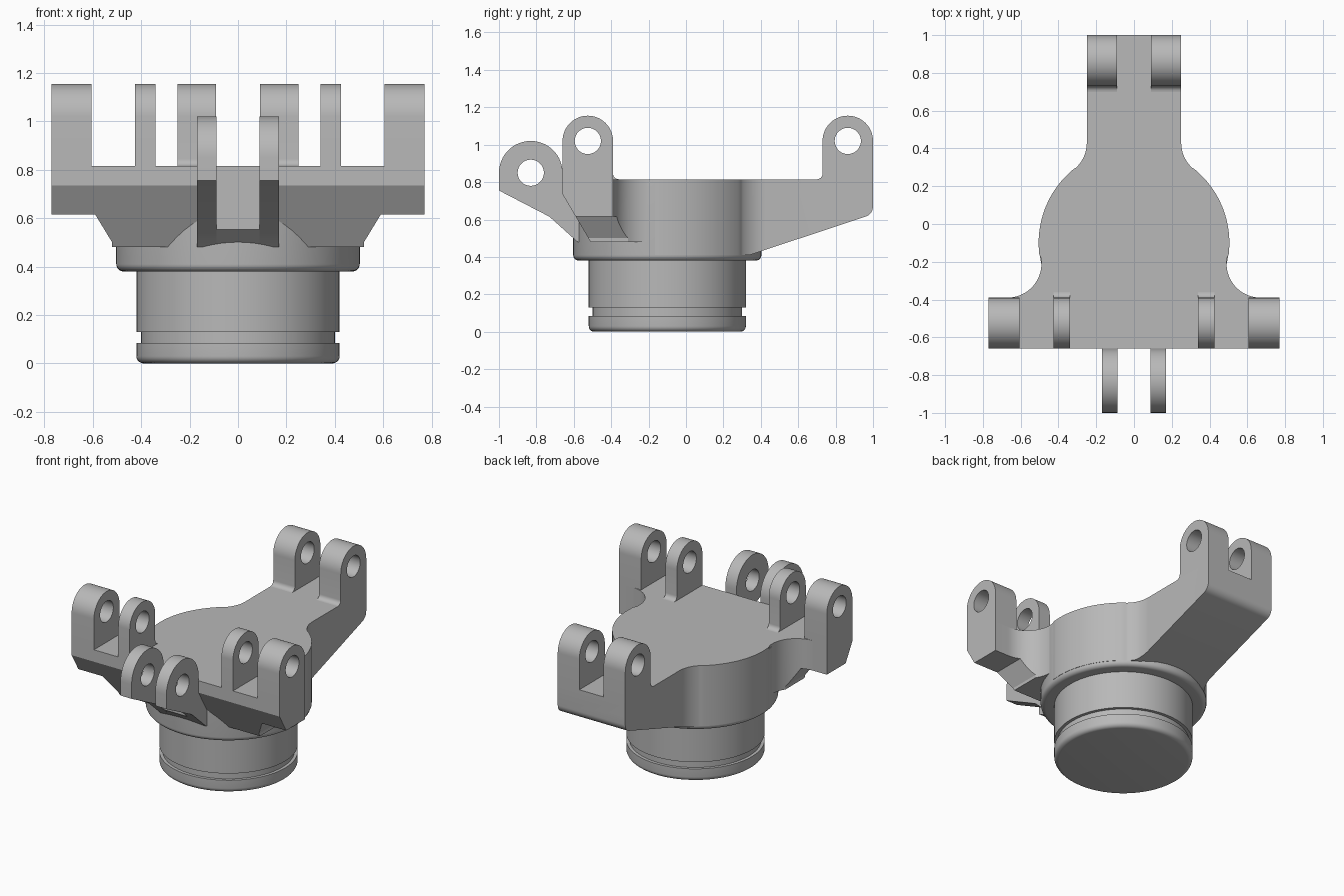
import bpy, bmesh
from math import sin, cos, radians, atan2, degrees
from mathutils import Vector

if "Cube" in bpy.data.objects:
    bpy.data.objects.remove(bpy.data.objects["Cube"], do_unlink=True)

grey = bpy.data.materials.new("plain_grey")
grey.use_nodes = True
grey.diffuse_color = (0.48, 0.48, 0.48, 1)
grey.node_tree.nodes["Principled BSDF"].inputs["Base Color"].default_value = (0.48, 0.48, 0.48, 1)

TOP, HUB_Y, HUB_R, FILLET = 0.815, -0.1, 0.505, 0.18
PLACE = {"x": lambda a, b, t: (t, a, b),
         "y": lambda a, b, t: (a, t, b),
         "z": lambda a, b, t: (a, b, t)}


def arc(cx, cy, r, start, end, n=16):
    angles = [radians(start + (end - start) * i / n) for i in range(n + 1)]
    return [(cx + r * cos(a), cy + r * sin(a)) for a in angles]


def mirrored(half):
    return half + [(-a, b) for a, b in reversed(half)]


def add_object(name, bm):
    bmesh.ops.remove_doubles(bm, verts=bm.verts, dist=0.0001)
    bmesh.ops.recalc_face_normals(bm, faces=bm.faces)
    mesh = bpy.data.meshes.new(name)
    bm.to_mesh(mesh)
    bm.free()
    mesh.materials.append(grey)
    obj = bpy.data.objects.new(name, mesh)
    bpy.context.collection.objects.link(obj)
    return obj


def prism(name, profile, axis, low, high):
    bm = bmesh.new()
    place = PLACE[axis]
    face = bm.faces.new([bm.verts.new(place(a, b, low)) for a, b in profile])
    new = bmesh.ops.extrude_face_region(bm, geom=[face])["geom"]
    shift = Vector(place(0, 0, high - low))
    bmesh.ops.translate(bm, vec=shift, verts=[v for v in new if isinstance(v, bmesh.types.BMVert)])
    return add_object(name, bm)


def select_only(obj):
    bpy.ops.object.select_all(action="DESELECT")
    obj.select_set(True)
    bpy.context.view_layer.objects.active = obj


def combine(obj, cutter, operation):
    mod = obj.modifiers.new("cut", "BOOLEAN")
    mod.operation, mod.solver, mod.object = operation, "EXACT", cutter
    select_only(obj)
    bpy.ops.object.modifier_apply(modifier=mod.name)
    bpy.data.objects.remove(cutter, do_unlink=True)


def smooth(obj):
    select_only(obj)
    bpy.ops.object.shade_smooth_by_angle(angle=radians(30))


def lug(name, profile, x_low, x_high, hole_y, hole_z):
    obj = prism(name, profile, "x", x_low, x_high)
    bore = prism("bore", arc(hole_y, hole_z, 0.07, 0, 352.5, 47), "x", x_low - 0.05, x_high + 0.05)
    combine(obj, bore, "DIFFERENCE")
    smooth(obj)


# Hub: turned flange and grooved spigot
hub_profile = ([(0, 0)] + arc(0.39, 0.03, 0.03, -90, 0, 6)
               + [(0.42, 0.085), (0.4, 0.085), (0.4, 0.13), (0.42, 0.13), (0.42, 0.38)]
               + arc(0.473, 0.41, 0.03, -90, 0, 6) + [(0.503, 0.8), (0, 0.8)])
bm = bmesh.new()
verts = [bm.verts.new((r, HUB_Y, z)) for r, z in hub_profile]
edges = [bm.edges.new(pair) for pair in zip(verts, verts[1:])]
bmesh.ops.spin(bm, geom=verts + edges, cent=(0, HUB_Y, 0), axis=(0, 0, 1),
               angle=radians(360), steps=96)
smooth(add_object("hub", bm))

# Body: plan outline trimmed by the side and front silhouettes
front_angle = degrees(atan2(-0.11, 0.67))
rear_angle = degrees(atan2(0.53, 0.43))
plan = ([(0.77, -0.66), (0.77, -0.39)]
        + arc(0.67, -0.21, FILLET, -90, front_angle - 180)
        + arc(0, HUB_Y, HUB_R, front_angle, rear_angle, 24)[1:]
        + arc(0.43, 0.43, FILLET, rear_angle + 180, 180)[1:]
        + [(0.25, 1.0)])
body = prism("body", mirrored(plan), "z", 0.3, TOP)
side = ([(-0.8, 1), (-0.8, 0.973), (-0.51, 0.48), (-0.19, 0.48), (-0.19, 0.41), (0.34, 0.41)]
        + arc(0.943, 0.67, 0.057, -72, 0, 8) + [(1.0, 0.8), (1.1, 0.8), (1.1, 1)])
combine(body, prism("side_trim", side, "x", -1, 1), "INTERSECT")
front = [(0.52, 0.35), (0.52, 0.5), (0.59, 0.615), (0.9, 0.615), (0.9, 1)]
combine(body, prism("front_trim", mirrored(front), "y", -1.2, 1.2), "INTERSECT")
smooth(body)

# Lug profiles, with a small fillet at the inward foot
front_outer = [(-0.66, TOP), (-0.39, TOP)] + arc(-0.525, 1.02, 0.135, 0, 180, 32)
front_inner = ([(-0.66, TOP)] + arc(-0.36, TOP + 0.03, 0.03, -90, -180, 6)
               + arc(-0.525, 1.02, 0.135, 0, 180, 32))
rear_profile = ([(1.0, TOP)] + arc(0.865, 1.02, 0.135, 0, 180, 32)
                + arc(0.7, TOP + 0.03, 0.03, 0, -90, 6))
nose_profile = (arc(-0.83, 0.85, 0.17, 0, 180, 32)
                + [(-1.0, 0.755), (-0.73, 0.615), (-0.58, 0.48), (-0.5, 0.48), (-0.5, 0.75), (-0.66, 0.8)])

# Paired lugs on both sides
for label, sign in (("left", 1), ("right", -1)):
    for name, profile, inner, outer, y, z in (
            ("front_outer_lug", front_outer, 0.605, 0.77, -0.525, 1.02),
            ("front_inner_lug", front_inner, 0.34, 0.425, -0.525, 1.02),
            ("rear_lug", rear_profile, 0.09, 0.25, 0.865, 1.02),
            ("nose_lug", nose_profile, 0.088, 0.17, -0.83, 0.85)):
        low, high = sorted((sign * inner, sign * outer))
        lug(f"{name}_{label}", profile, low, high, y, z)

# Web filling the foot of the nose slot
prism("nose_web", [(-0.66, 0.735), (-0.66, 0.553), (-0.58, 0.48), (-0.5, 0.48), (-0.5, 0.735)],
      "x", -0.088, 0.088)
